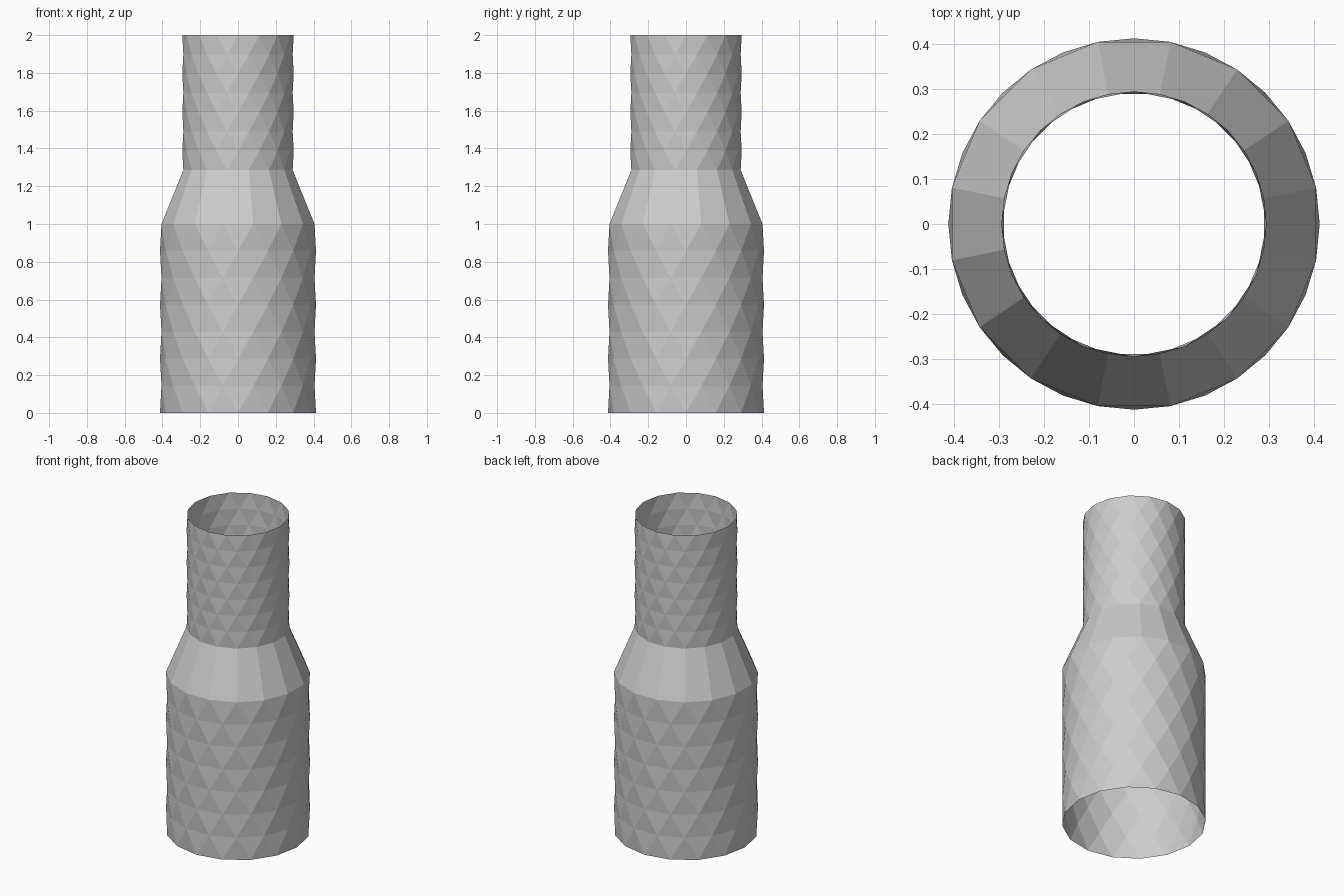
import bpy, bmesh
from math import cos, sin, tau

if "Cube" in bpy.data.objects:
    bpy.data.objects.remove(bpy.data.objects["Cube"])

SIDES, ROWS = 16, 7
bm = bmesh.new()


def ring(radius, z, shifted):
    step = tau / SIDES
    return [bm.verts.new((radius * cos(step * (i + 0.5 * shifted)),
                          radius * sin(step * (i + 0.5 * shifted)), z))
            for i in range(SIDES)]


def triangle_tube(radius, z0, z1, first_shift):
    """Stack of rings, each turned half a step, joined by triangles."""
    rings = [ring(radius, z0 + (z1 - z0) * k / ROWS, (k + first_shift) % 2)
             for k in range(ROWS + 1)]
    for k in range(ROWS):
        a, b = rings[k], rings[k + 1]
        shifted = (k + first_shift) % 2
        for i in range(SIDES):
            j = (i + 1) % SIDES
            if shifted:
                bm.faces.new((a[i], b[j], b[i]))
                bm.faces.new((a[i], a[j], b[j]))
            else:
                bm.faces.new((a[i], a[j], b[i]))
                bm.faces.new((a[j], b[j], b[i]))
    return rings[0], rings[-1]


# Wide lower body and narrow neck, both open-ended
_, body_top = triangle_tube(0.413, 0, 1.0, 0)
neck_bottom, _ = triangle_tube(0.295, 9 / 7, 2.0, 1)

# Sloping shoulder of flat quads
for i in range(SIDES):
    j = (i + 1) % SIDES
    bm.faces.new((body_top[i], body_top[j], neck_bottom[j], neck_bottom[i]))

mesh = bpy.data.meshes.new("stepped_tube")
bm.to_mesh(mesh)
bm.free()
bpy.context.collection.objects.link(bpy.data.objects.new("stepped_tube", mesh))
